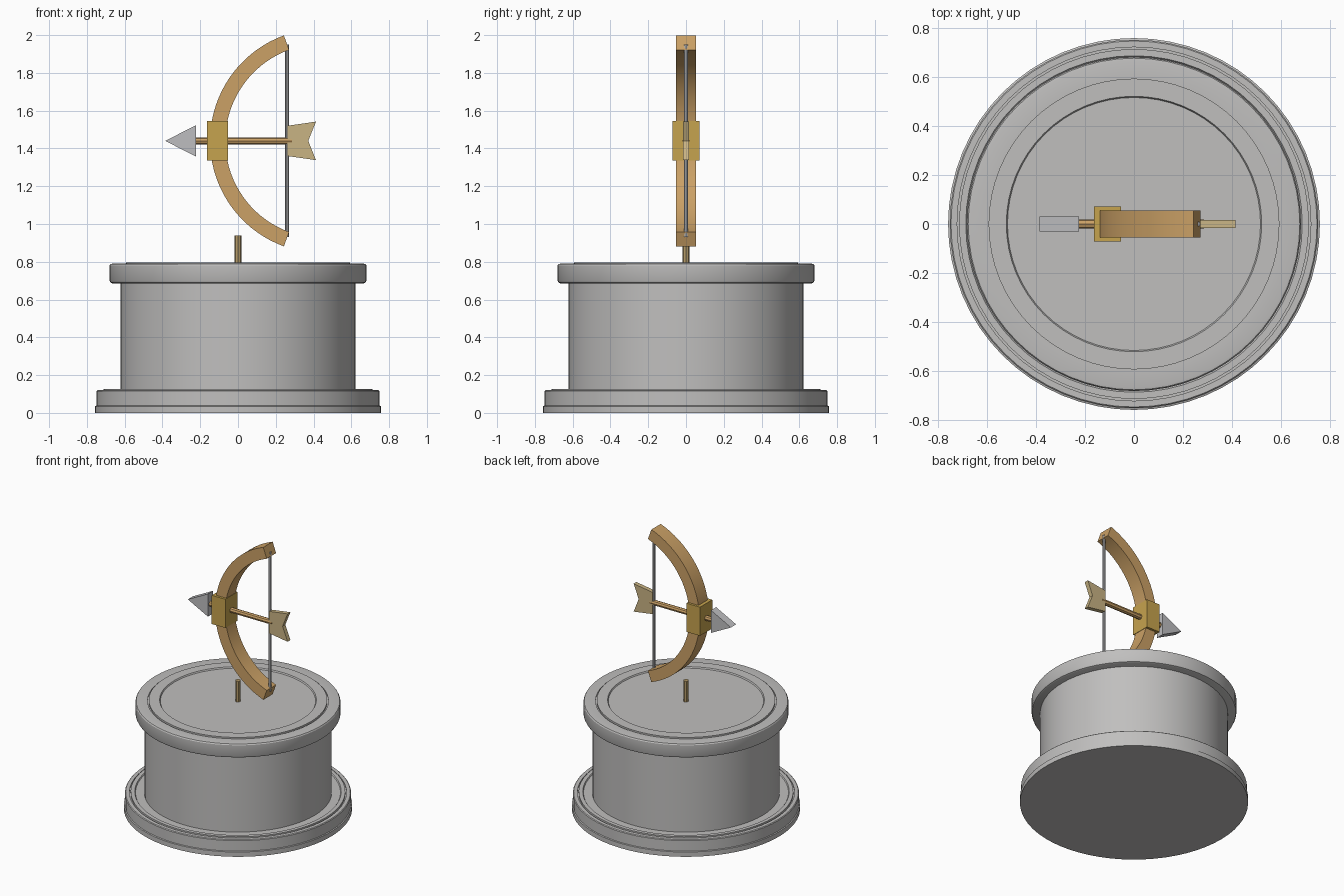
import bpy, bmesh, math

if "Cube" in bpy.data.objects:
    bpy.data.objects.remove(bpy.data.objects["Cube"])

def material(name, srgb):
    m = bpy.data.materials.new(name)
    lin = [((c / 255 + 0.055) / 1.055) ** 2.4 for c in srgb]
    m.diffuse_color = (*lin, 1)
    m.use_nodes = True
    m.node_tree.nodes["Principled BSDF"].inputs["Base Color"].default_value = m.diffuse_color
    return m

STONE = material("grey stone", (192, 191, 190))
WOOD = material("bow wood", (203, 161, 102))
GOLD = material("gold grip", (198, 163, 78))
STEEL = material("steel", (190, 190, 192))
FEATHER = material("pale feather", (201, 180, 132))
BRASS = material("dull brass", (182, 156, 106))
MID = 1.44  # height of the arrow

def finish(name, bm, mat, smooth=False):
    bmesh.ops.recalc_face_normals(bm, faces=bm.faces)
    me = bpy.data.meshes.new(name)
    bm.to_mesh(me)
    bm.free()
    ob = bpy.data.objects.new(name, me)
    bpy.context.collection.objects.link(ob)
    me.materials.append(mat)
    if smooth:
        bpy.ops.object.select_all(action='DESELECT')
        ob.select_set(True)
        bpy.context.view_layer.objects.active = ob
        bpy.ops.object.shade_smooth_by_angle(angle=math.radians(30))
    return ob

def lathe(name, profile, mat, steps=64):
    """Spin (radius, z) points about the z axis."""
    bm = bmesh.new()
    vs = [bm.verts.new((r, 0, z)) for r, z in profile]
    es = [bm.edges.new(p) for p in zip(vs, vs[1:])]
    bmesh.ops.spin(bm, geom=vs + es, cent=(0, 0, 0), axis=(0, 0, 1),
                   angle=math.tau, steps=steps, use_duplicate=False)
    bmesh.ops.remove_doubles(bm, verts=bm.verts, dist=1e-4)
    return finish(name, bm, mat, True)

def plate(name, outline, half, mat, smooth=False):
    """Extrude an (x, z) outline to y = -half .. half."""
    bm = bmesh.new()
    face = bm.faces.new([bm.verts.new((x, -half, z)) for x, z in outline])
    ext = bmesh.ops.extrude_face_region(bm, geom=[face])
    moved = [v for v in ext["geom"] if isinstance(v, bmesh.types.BMVert)]
    bmesh.ops.translate(bm, verts=moved, vec=(0, 2 * half, 0))
    return finish(name, bm, mat, smooth)

def rod(name, radius, length, loc, mat, sides, rot=(0, 0, 0)):
    bpy.ops.mesh.primitive_cylinder_add(vertices=sides, radius=radius, depth=length,
                                        location=loc, rotation=rot)
    ob = bpy.context.object
    ob.name = name
    ob.data.materials.append(mat)
    return ob

# Pedestal: stepped base, drum and cap
lathe("pedestal_base", [(0, 0), (0.757, 0), (0.757, 0.035), (0.75, 0.038), (0.75, 0.115),
                        (0.745, 0.12), (0.72, 0.12), (0.72, 0.112), (0.712, 0.112),
                        (0.712, 0.126), (0.685, 0.126), (0.68, 0.118), (0, 0.118)], STONE)
lathe("pedestal_drum", [(0.622, 0.11), (0.622, 0.70)], STONE)
lathe("pedestal_cap", [(0, 0.685), (0.665, 0.685), (0.675, 0.69), (0.68, 0.70), (0.68, 0.78),
                       (0.675, 0.788), (0.665, 0.79), (0.6, 0.79), (0.6, 0.784), (0.592, 0.784),
                       (0.592, 0.797), (0.52, 0.797), (0.515, 0.788), (0, 0.788)], STONE)
rod("peg", 0.018, 0.17, (0, 0, 0.855), BRASS, 8)

# Bow: arc limbs, grip and string
def arc(radius, sign):
    angles = [math.pi + sign * math.radians(-70 + 140 * i / 36) for i in range(37)]
    return [(0.446 + radius * math.cos(a), MID + radius * math.sin(a)) for a in angles]

plate("bow_limbs", arc(0.594, 1) + arc(0.513, -1), 0.054, WOOD, True)
plate("bow_grip", [(-0.163, 1.335), (-0.053, 1.335), (-0.053, 1.545), (-0.163, 1.545)],
      0.071, GOLD)
rod("bow_string", 0.01, 1.02, (0.26, 0, MID), STEEL, 8)

# Arrow: shaft, head and feather
rod("arrow_shaft", 0.019, 0.51, (0.03, 0, MID), WOOD, 8, (0, math.pi / 2, 0))
plate("arrow_head", [(-0.385, MID), (-0.223, MID - 0.083), (-0.223, MID + 0.083)], 0.03, STEEL)
plate("arrow_feather", [(0.262, MID - 0.08), (0.413, MID - 0.102), (0.372, MID),
                        (0.413, MID + 0.102), (0.262, MID + 0.08)], 0.016, FEATHER)
